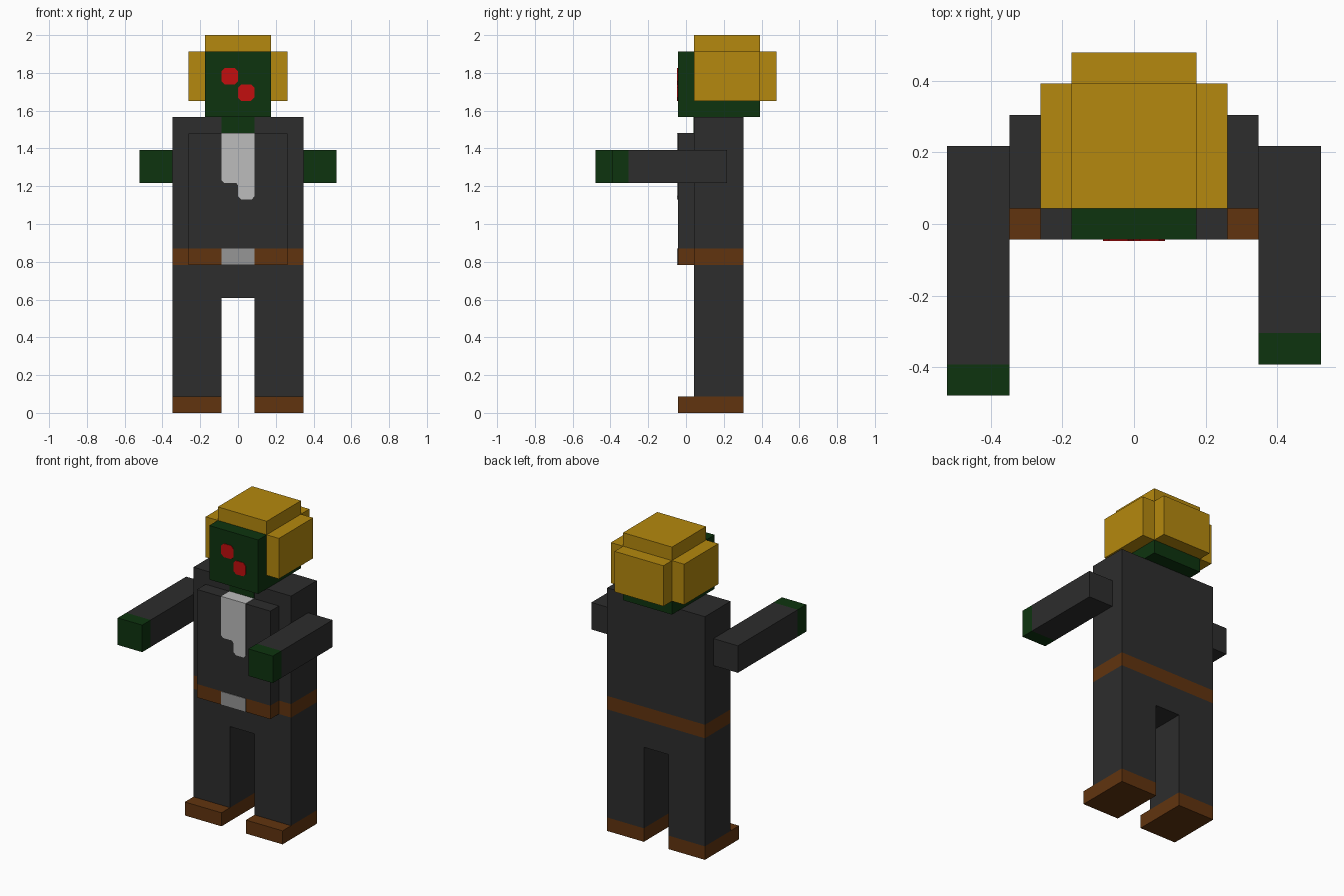
import bpy
import bmesh

cube = bpy.data.objects.get("Cube")
if cube:
    bpy.data.objects.remove(cube, do_unlink=True)

U = 2 / 23      # one block unit
T = 0.04        # thickness of painted plates, in units


def linear(c):
    c /= 255
    return c / 12.92 if c <= 0.04045 else ((c + 0.055) / 1.055) ** 2.4


def material(name, *rgb):
    col = (*[linear(c) for c in rgb], 1)
    m = bpy.data.materials.new(name)
    m.use_nodes = True
    m.diffuse_color = col
    m.node_tree.nodes["Principled BSDF"].inputs["Base Color"].default_value = col
    return m


CLOTH = material("charcoal cloth", 45, 45, 45)
SKIN = material("dark green skin", 13, 52, 15)
HAIR = material("golden hair", 181, 137, 14)
LEATHER = material("brown leather", 97, 52, 15)
RED = material("red eye", 194, 14, 14)
SHIRT = material("pale grey shirt", 188, 188, 188)
METAL = material("grey buckle", 150, 150, 150)


def prism(name, outline, y0, y1, mat):
    """Extrude an (x, z) outline from y0 to y1, all in block units."""
    bm = bmesh.new()
    face = bm.faces.new([bm.verts.new((x * U, y0 * U, z * U)) for x, z in outline])
    ext = bmesh.ops.extrude_face_region(bm, geom=[face])
    verts = [v for v in ext["geom"] if isinstance(v, bmesh.types.BMVert)]
    bmesh.ops.translate(bm, verts=verts, vec=(0, (y1 - y0) * U, 0))
    bmesh.ops.recalc_face_normals(bm, faces=bm.faces)
    me = bpy.data.meshes.new(name)
    bm.to_mesh(me)
    bm.free()
    me.materials.append(mat)
    ob = bpy.data.objects.new(name, me)
    bpy.context.collection.objects.link(ob)
    return ob


def box(name, x, y, z, mat):
    outline = [(x[0], z[0]), (x[1], z[0]), (x[1], z[1]), (x[0], z[1])]
    return prism(name, outline, y[0], y[1], mat)


# Torso, with the jacket front standing proud of it
BODY, FRONT = (0.5, 3.5), (-0.5, 0.5)
box("hips", (-4, 4), BODY, (7, 9), CLOTH)
box("belt", (-4, 4), BODY, (9, 10), LEATHER)
box("torso", (-4, 4), BODY, (10, 18), CLOTH)
box("belt_front", (-3, 3), FRONT, (9, 10), LEATHER)
box("jacket_front", (-3, 3), FRONT, (10, 17), CLOTH)
box("buckle", (-1, 1), (-0.5 - T, -0.5), (9, 10), METAL)
box("neck_patch", (-1, 1), (0.5 - T, 0.5), (17, 18), SKIN)

# Shirt: stepped bib on the chest and a strip over its top edge
bib = [(-1, 17), (-1, 14.15), (-0.85, 14), (-0.1, 14), (0, 13.85),
       (0, 13.2), (0.2, 13), (0.85, 13), (1, 13.2), (1, 17)]
prism("shirt_bib", bib, -0.5 - T, -0.5, SHIRT)
box("shirt_collar", (-1, 1), (-0.5 - T, 0.5), (17, 17 + T), SHIRT)

# Legs, shoes and arms; the right arm reaches one unit further
for side, s, reach in (("left", 1, -3.5), ("right", -1, -4.5)):
    leg = sorted((s, 4 * s))
    arm = sorted((4 * s, 6 * s))
    box(side + "_leg", leg, BODY, (1, 7), CLOTH)
    box(side + "_shoe", leg, (-0.5, 3.5), (0, 1), LEATHER)
    box(side + "_arm", arm, (reach, 2.5), (14, 16), CLOTH)
    box(side + "_hand", arm, (reach - 1, reach), (14, 16), SKIN)
    box(side + "_hair", sorted((2 * s, 3 * s)), (0.5, 4.5), (19, 22), HAIR)

# Head and the rest of the hair
box("head", (-2, 2), (-0.5, 4.5), (18, 22), SKIN)
box("top_hair", (-2, 2), (0.5, 4.5), (22, 23), HAIR)
box("back_hair", (-2, 2), (4.5, 5.5), (19, 22), HAIR)

# Eyes: clipped squares set diagonally
c = 0.2
corners = [(c, 0), (1 - c, 0), (1, c), (1, 1 - c),
           (1 - c, 1), (c, 1), (0, 1 - c), (0, c)]
for name, ex, ez in (("right_eye", -1, 20), ("left_eye", 0, 19)):
    prism(name, [(ex + x, ez + z) for x, z in corners], -0.5 - T, -0.5, RED)
